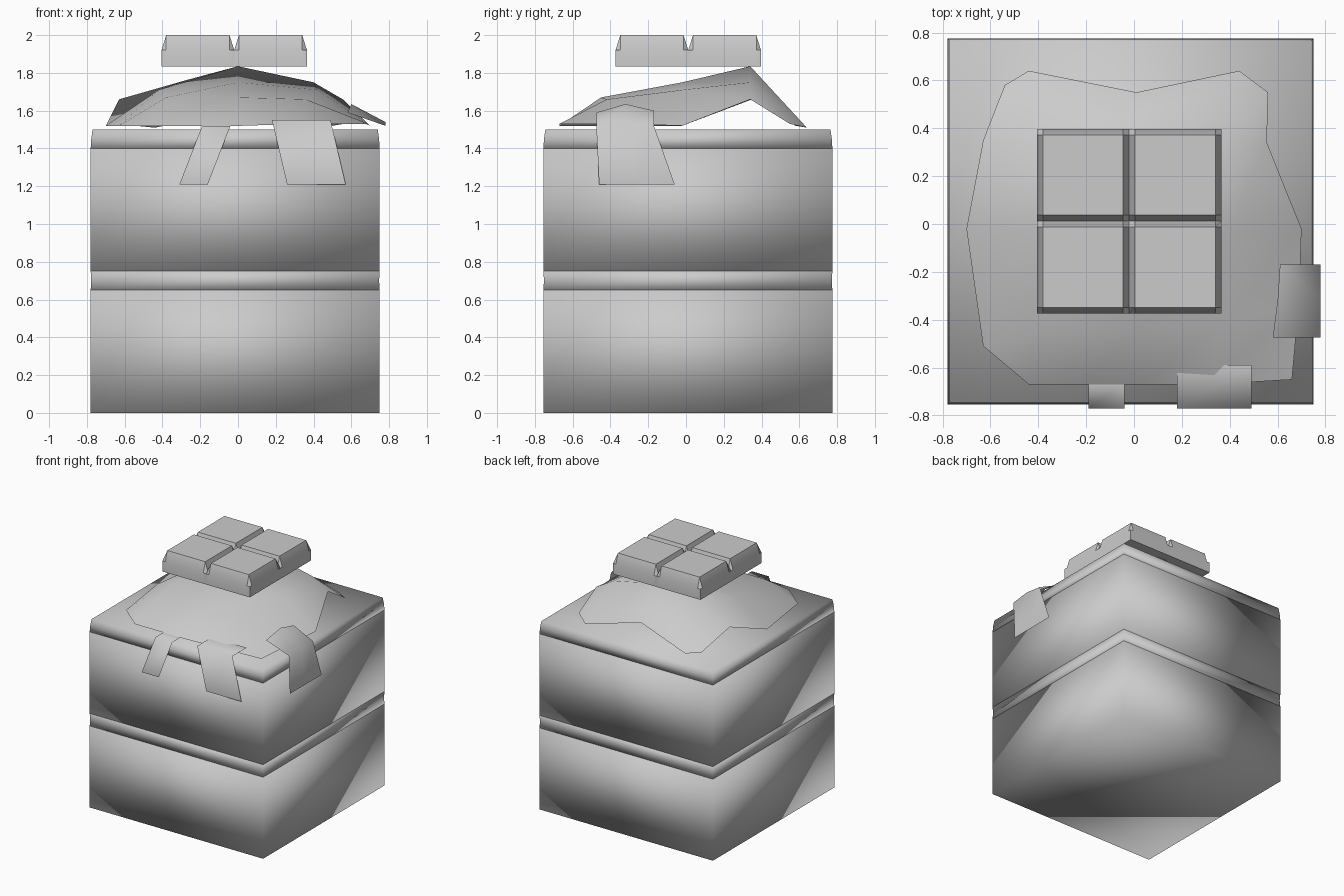
import bpy, bmesh

if "Cube" in bpy.data.objects:
    bpy.data.objects.remove(bpy.data.objects["Cube"])


def finish(name, bm, smooth=True):
    bm.normal_update()
    me = bpy.data.meshes.new(name)
    bm.to_mesh(me)
    bm.free()
    ob = bpy.data.objects.new(name, me)
    bpy.context.collection.objects.link(ob)
    for p in me.polygons:
        p.use_smooth = smooth
    return ob


def stacked_block(name, rings, cx=-0.015, cy=0.01):
    """Closed square block from (half width, z) rings."""
    bm = bmesh.new()
    loops = [[bm.verts.new((cx + sx * h, cy + sy * h, z))
              for sx, sy in ((-1, -1), (1, -1), (1, 1), (-1, 1))] for h, z in rings]
    for a, b in zip(loops, loops[1:]):
        for i in range(4):
            j = (i + 1) % 4
            bm.faces.new((a[i], a[j], b[j], b[i]))
    bm.faces.new(loops[0][::-1])
    bm.faces.new(loops[-1])
    return finish(name, bm)


def add_sheet(bm, rows):
    """Quad grid through rows of points."""
    vs = [[bm.verts.new(p) for p in r] for r in rows]
    for a, b in zip(vs, vs[1:]):
        for i in range(len(a) - 1):
            bm.faces.new((a[i], a[i + 1], b[i + 1], b[i]))


def sheet(name, rows):
    bm = bmesh.new()
    add_sheet(bm, rows)
    return finish(name, bm)


# sponge layers, each with a frosting band on top
for n, z in (("lower", 0.0), ("upper", 0.75)):
    stacked_block(n + "_sponge", [(0.765, z), (0.765, z + 0.65)])
    top = 0.765 if n == "lower" else 0.755
    stacked_block(n + "_frosting", [(0.765, z + 0.65), (0.762, z + 0.70), (top, z + 0.75)])

# draped icing sheet with lifted edges
sheet("icing_drape", [
    [(-.44, -.67, 1.52), (-.2, -.67, 1.52), (.02, -.67, 1.52), (.33, -.67, 1.53), (.66, -.65, 1.53)],
    [(-.63, -.51, 1.52), (-.38, -.45, 1.67), (0, -.45, 1.67), (.36, -.42, 1.66), (.69, -.32, 1.53)],
    [(-.70, -.02, 1.52), (-.42, -.02, 1.71), (0, -.02, 1.75), (.42, -.02, 1.71), (.70, -.02, 1.52)],
    [(-.63, .35, 1.66), (-.28, .34, 1.76), (0, .34, 1.835), (.40, .34, 1.75), (.555, .34, 1.66)],
    [(-.54, .58, 1.52), (-.44, .64, 1.51), (.01, .55, 1.60), (.44, .64, 1.51), (.56, .55, 1.53)],
])

# drips folded over the edge
for name, x0, x1, y, z, shift in (("narrow_drip", -.19, -.04, -.66, 1.52, -.12),
                                  ("wide_drip", .18, .49, -.59, 1.55, .08)):
    sheet(name, [[(x0 + shift, -.77, 1.21), (x1 + shift, -.77, 1.21)],
                 [(x0, -.77, z), (x1, -.77, z)],
                 [(x0, y, z), (x1, y, z)]])
sheet("side_drip", [
    [(.78, -.46, 1.21), (.78, -.26, 1.21), (.78, -.06, 1.21)],
    [(.78, -.475, 1.52), (.78, -.32, 1.54), (.78, -.17, 1.52)],
    [(.58, -.475, 1.59), (.60, -.32, 1.635), (.61, -.17, 1.60)],
])

# chocolate piece: four raised squares split by V grooves
steps = [-.385, -.36, -.025, 0, .025, .36, .385]
low = (0, 3, 6)
bm = bmesh.new()
add_sheet(bm, [[(x - .02, y + .012, 1.92 if i in low or j in low else 2.0)
                for i, x in enumerate(steps)] for j, y in enumerate(steps)])
# the grooves stay open at the rim, the raised squares run up to it
rim = [e for e in bm.edges if e.is_boundary]
ret = bmesh.ops.extrude_edge_only(bm, edges=rim)
for v in (g for g in ret["geom"] if isinstance(g, bmesh.types.BMVert)):
    v.co.z = 1.835
bmesh.ops.holes_fill(bm, edges=[e for e in bm.edges if e.is_boundary], sides=0)
bmesh.ops.recalc_face_normals(bm, faces=bm.faces)
choc = finish("chocolate_piece", bm)
bpy.context.view_layer.objects.active = choc
choc.select_set(True)
bpy.ops.object.shade_smooth_by_angle(angle=0.7)
